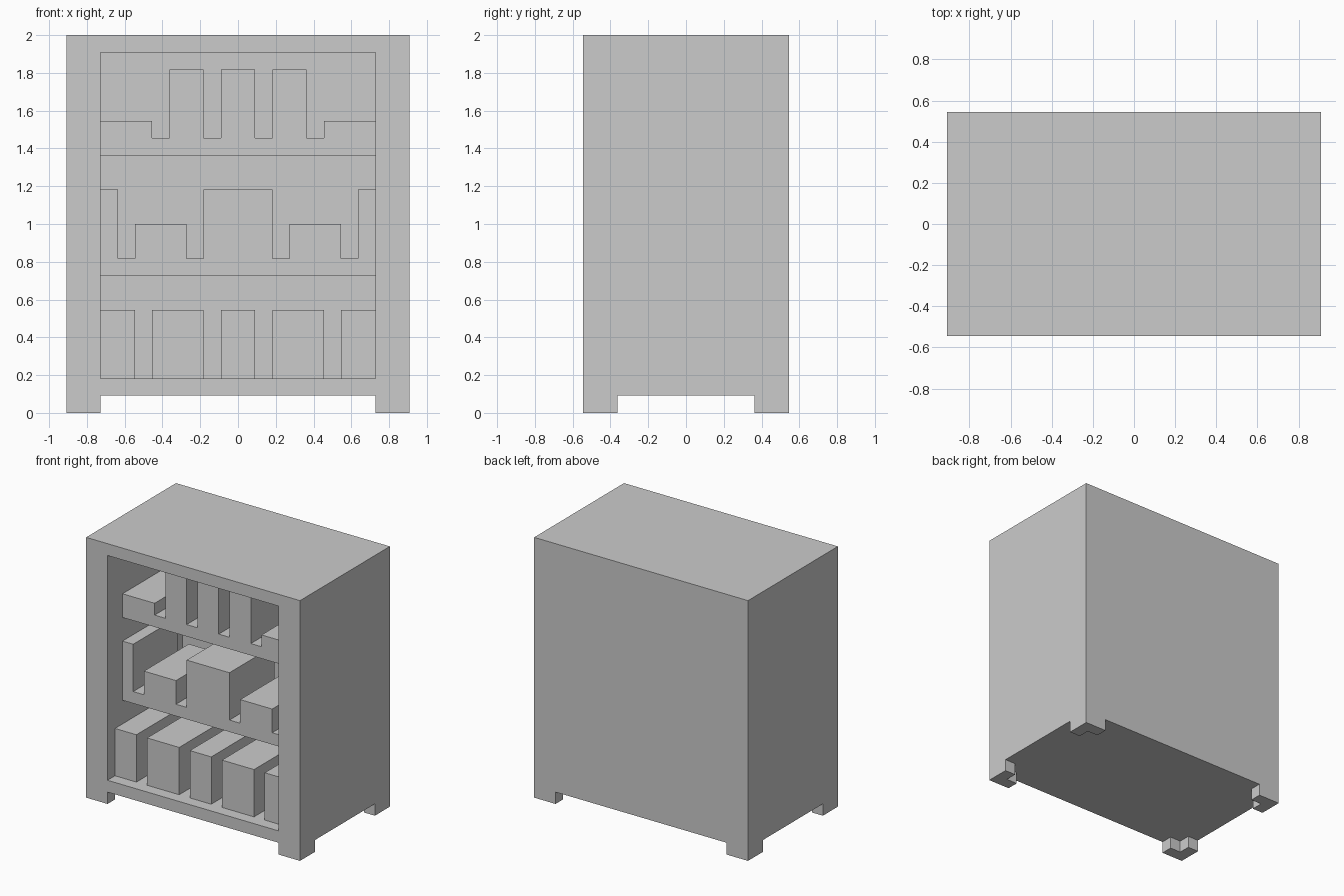
import bpy, bmesh
from mathutils import Vector

if "Cube" in bpy.data.objects:
    bpy.data.objects.remove(bpy.data.objects["Cube"])

U = 1 / 11          # module size: the cabinet is 20 x 12 x 22 modules
FRONT = -6          # front plane in modules


def finish(name, bm):
    bmesh.ops.recalc_face_normals(bm, faces=bm.faces)
    bmesh.ops.scale(bm, vec=(U, U, U), verts=bm.verts)
    mesh = bpy.data.meshes.new(name)
    bm.to_mesh(mesh)
    bm.free()
    obj = bpy.data.objects.new(name, mesh)
    bpy.context.collection.objects.link(obj)
    return obj


def cuboid(x0, x1, y0, y1, z0, z1):
    bm = bmesh.new()
    bmesh.ops.create_cube(bm, size=1)
    for v in bm.verts:
        v.co = Vector((x1 if v.co.x > 0 else x0,
                       y1 if v.co.y > 0 else y0,
                       z1 if v.co.z > 0 else z0))
    return bm


# Case: solid block with an inset front opening pushed in to the back wall
bm = cuboid(-10, 10, -6, 6, 1, 22)
front = min(bm.faces, key=lambda f: f.calc_center_median().y)
bmesh.ops.inset_individual(bm, faces=[front], thickness=1)
for v in front.verts:
    v.co = Vector((8 if v.co.x > 0 else -8, FRONT, 21 if v.co.z > 10 else 2))
pushed = bmesh.ops.extrude_discrete_faces(bm, faces=[front])["faces"][0]
bmesh.ops.translate(bm, vec=(0, 10, 0), verts=pushed.verts)
finish("case", bm)

# Feet: one L-shaped corner foot mirrored to all four corners
bm = bmesh.new()
outline = [(10, -6), (10, -4), (9, -4), (9, -5), (8, -5), (8, -6)]
face = bm.faces.new([bm.verts.new((x, y, 0)) for x, y in outline])
top = bmesh.ops.extrude_face_region(bm, geom=[face])["geom"]
bmesh.ops.translate(bm, vec=(0, 0, 1),
                    verts=[g for g in top if isinstance(g, bmesh.types.BMVert)])
feet = finish("corner_feet", bm)
mirror = feet.modifiers.new("mirror", 'MIRROR')
mirror.use_axis = (True, True, False)

# Shelves: set back from the front opening
for name, z in (("middle_shelf", 8), ("upper_shelf", 15)):
    finish(name, cuboid(-8, 8, -4, 4, z, z + 1))

# Stored boxes per row: name, front y, base z, [(x0, x1, top z)] for the right half;
# the first entry is the centre box, the others are repeated on the left
rows = [
    ("lower_box", -5, 2, [(-1, 1, 6), (2, 5, 6), (6, 8, 6)]),
    ("middle_box", -4, 9, [(-2, 2, 13), (3, 6, 11), (7, 8, 13)]),
    ("upper_box", -4, 16, [(-1, 1, 20), (2, 4, 20), (5, 8, 17)]),
]
for name, y, z, boxes in rows:
    for x0, x1, z1 in boxes:
        finish(name, cuboid(x0, x1, y, 2, z, z1))
        if x0 > 0:
            finish(name, cuboid(-x1, -x0, y, 2, z, z1))
